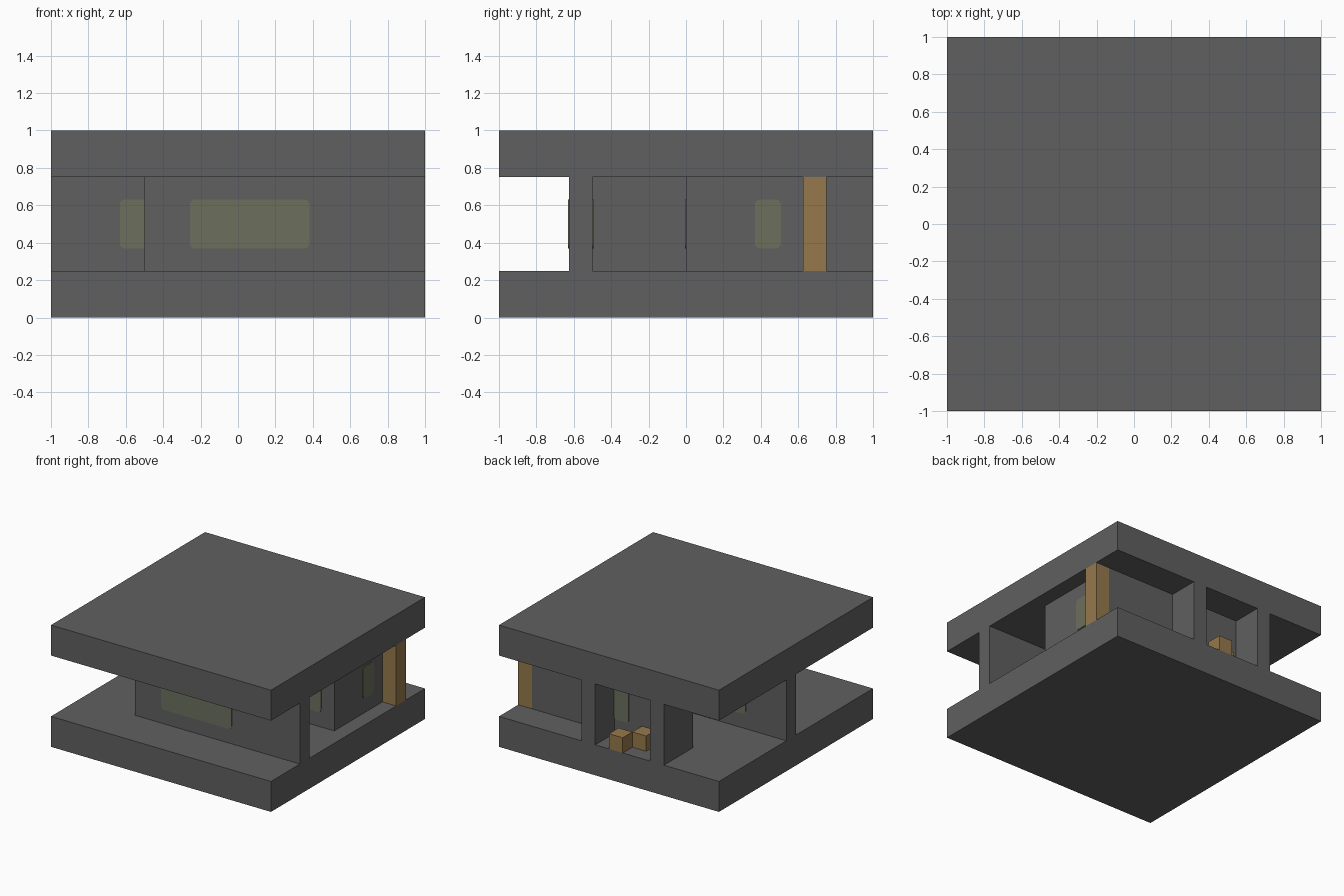
import bpy
import bmesh
from mathutils import Vector

old = bpy.data.objects.get("Cube")
if old:
    bpy.data.objects.remove(old, do_unlink=True)

U = 0.125              # wall thickness, the module of the whole plan
FLOOR, CEILING = 0.25, 0.75


def make_material(name, rgb):
    mat = bpy.data.materials.new(name)
    mat.use_nodes = True
    color = (*rgb, 1.0)
    mat.diffuse_color = color
    mat.node_tree.nodes["Principled BSDF"].inputs["Base Color"].default_value = color
    return mat


concrete = make_material("dark grey concrete", (0.117, 0.117, 0.117))
wood = make_material("brown wood", (0.305, 0.19, 0.072))
glass = make_material("olive glass", (0.149, 0.161, 0.107))


def box(name, x, y, z, mat, round_axis=None, radius=0.03):
    """Box from (min, max) ranges; optionally round the edges along one axis."""
    low, high = (Vector(c) for c in zip(x, y, z))
    bm = bmesh.new()
    bmesh.ops.create_cube(bm, size=1)
    for v in bm.verts:
        v.co = (low + high) / 2 + v.co * (high - low)
    if round_axis is not None:
        edges = [e for e in bm.edges
                 if abs((e.verts[0].co - e.verts[1].co)[round_axis]) > 1e-4]
        bmesh.ops.bevel(bm, geom=edges, offset=radius, segments=4,
                        profile=0.5, affect='EDGES')
    mesh = bpy.data.meshes.new(name)
    bm.to_mesh(mesh)
    bm.free()
    mesh.materials.append(mat)
    obj = bpy.data.objects.new(name, mesh)
    bpy.context.collection.objects.link(obj)
    return obj


def wall(name, x, y):
    return box(name, x, y, (FLOOR, CEILING), concrete)


def window(name, x, y, axis):
    """Rounded pane set through a wall, standing just proud of both sides."""
    pad = 0.007
    ranges = [[a - pad, b + pad] for a, b in (x, y, (3 * U, 5 * U))]
    ranges[axis] = [ranges[axis][0] + 0.002, ranges[axis][1] - 0.002]
    return box(name, *ranges, glass, round_axis=axis)


# Floor and roof slabs
box("floor_slab", (-1, 1), (-1, 1), (0, FLOOR), concrete)
box("roof_slab", (-1, 1), (-1, 1), (CEILING, 1), concrete)

# Walls
wall("front_wall", (-4 * U, 1), (-5 * U, -4 * U))
wall("porch_end_wall", (-4 * U, -3 * U), (-4 * U, 0))
wall("middle_wall", (-1, 7 * U), (0, U))
wall("side_wall", (6 * U, 7 * U), (U, 5 * U))
wall("back_wall", (-4 * U, 7 * U), (5 * U, 6 * U))
wall("alcove_left_wall", (U, 2 * U), (6 * U, 1))
wall("alcove_right_wall", (-4 * U, -3 * U), (6 * U, 1))

# Windows
window("front_window", (-2 * U, 3 * U), (-5 * U, -4 * U), 1)
window("middle_window_right", (-5 * U, 0), (0, U), 1)
window("middle_window_left", (U, 6 * U), (0, U), 1)
window("side_window", (6 * U, 7 * U), (3 * U, 4 * U), 0)
window("alcove_window", (0, U), (5 * U, 6 * U), 1)

# Wooden post and crates
box("corner_post", (7 * U, 1), (5 * U, 6 * U), (FLOOR, CEILING), wood)
for name, x, y in (("outer_crate", -U, 7 * U), ("inner_crate", -2 * U, 6 * U)):
    box(name, (x, x + U), (y, y + U), (FLOOR, FLOOR + U), wood)
